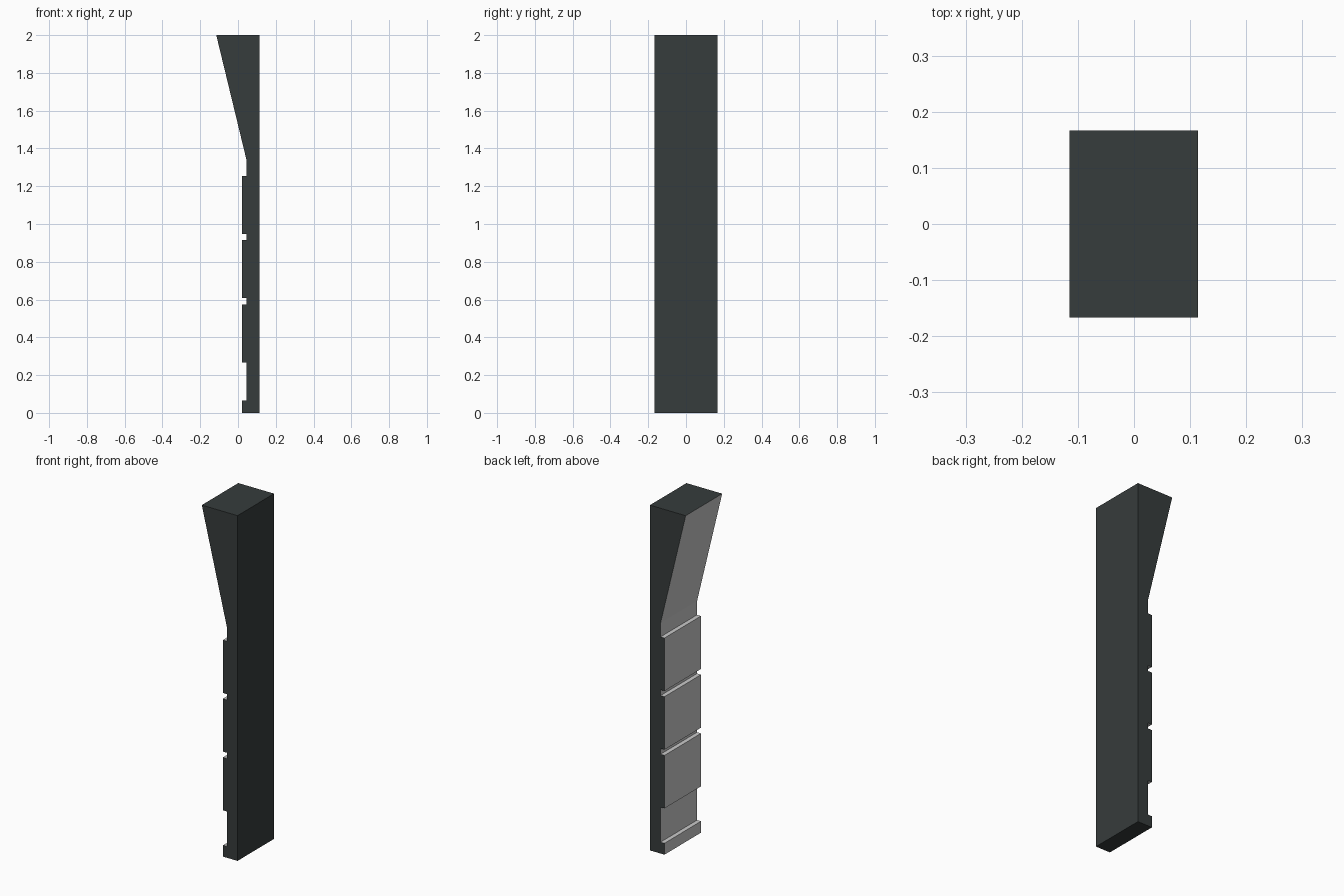
import bpy, bmesh

if "Cube" in bpy.data.objects:
    bpy.data.objects.remove(bpy.data.objects["Cube"])


def material(name, rgb):
    m = bpy.data.materials.new(name)
    m.diffuse_color = (*rgb, 1.0)
    m.use_nodes = True
    m.node_tree.nodes["Principled BSDF"].inputs["Base Color"].default_value = m.diffuse_color
    return m


dark = material("dark slate", (0.037, 0.045, 0.045))
pale = material("pale grey", (0.59, 0.59, 0.59))

HALF_Y = 0.167
BACK, GROOVE, PANEL = 0.114, 0.046, 0.021

# side profile (x, z): back wall, flared top, then stepped panels downward
profile = [(BACK, 0), (BACK, 2), (-0.115, 2), (GROOVE, 1.335)]
for top, bottom in [(1.255, 0.948), (0.915, 0.608), (0.575, 0.268), (0.066, 0)]:
    profile += [(GROOVE, top), (PANEL, top), (PANEL, bottom)]
    if bottom > 0:
        profile.append((GROOVE, bottom))

# extrude the profile along y
bm = bmesh.new()
face = bm.faces.new([bm.verts.new((x, -HALF_Y, z)) for x, z in profile])
ext = bmesh.ops.extrude_face_region(bm, geom=[face])
bmesh.ops.translate(bm, vec=(0, 2 * HALF_Y, 0),
                    verts=[g for g in ext["geom"] if isinstance(g, bmesh.types.BMVert)])
bmesh.ops.recalc_face_normals(bm, faces=bm.faces)

# the flared and stepped face is pale, the ends, top, bottom and back are dark
for f in bm.faces:
    c = f.calc_center_median()
    outer = abs(f.normal.y) > 0.5 or f.normal.x > 0.5 or c.z > 1.99 or c.z < 0.01
    f.material_index = 0 if outer else 1

mesh = bpy.data.meshes.new("panelled_post")
bm.to_mesh(mesh)
bm.free()
mesh.materials.append(dark)
mesh.materials.append(pale)
post = bpy.data.objects.new("panelled_post", mesh)
bpy.context.collection.objects.link(post)
